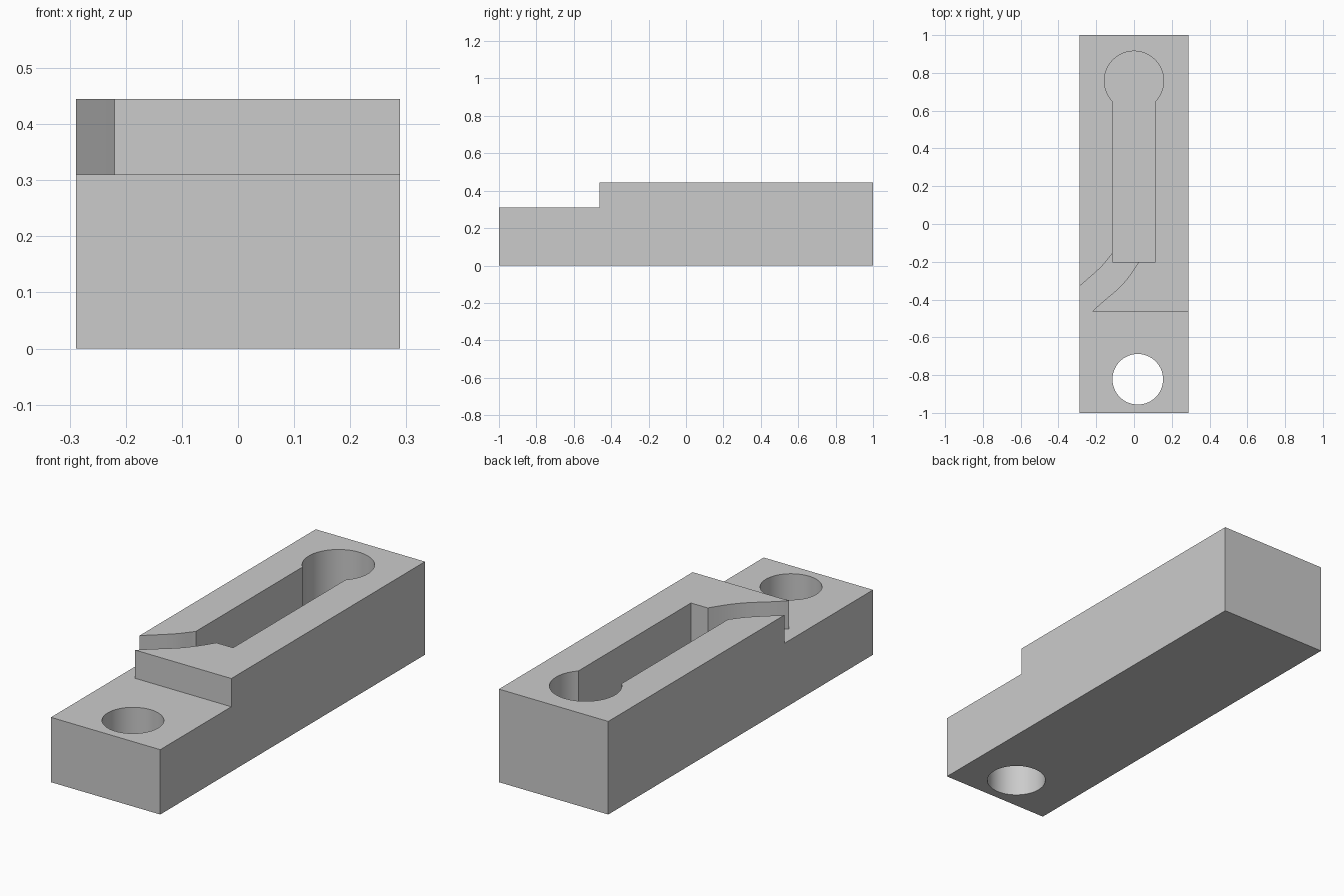
import bpy, bmesh
from math import radians, cos, sin, asin, pi, tau
from mathutils import Vector
from mathutils.geometry import interpolate_bezier

default = bpy.data.objects.get("Cube")
if default:
    bpy.data.objects.remove(default, do_unlink=True)

# Plain grey material
grey = bpy.data.materials.new("plain grey")
grey.use_nodes = True
grey.diffuse_color = (0.6, 0.6, 0.6, 1)
grey.node_tree.nodes["Principled BSDF"].inputs["Base Color"].default_value = (0.6, 0.6, 0.6, 1)


def prism(name, outline, low, high):
    """Upright prism over a closed xy outline."""
    bm = bmesh.new()
    base = bm.faces.new([bm.verts.new((x, y, low)) for x, y in outline])
    top = bmesh.ops.extrude_face_region(bm, geom=[base])["geom"]
    bmesh.ops.translate(bm, vec=(0, 0, high - low),
                        verts=[v for v in top if isinstance(v, bmesh.types.BMVert)])
    bmesh.ops.recalc_face_normals(bm, faces=bm.faces[:])
    mesh = bpy.data.meshes.new(name)
    bm.to_mesh(mesh)
    bm.free()
    mesh.materials.append(grey)
    obj = bpy.data.objects.new(name, mesh)
    bpy.context.collection.objects.link(obj)
    return obj


def arc(cx, cy, r, start, end, n=64):
    return [(cx + r * cos(start + (end - start) * i / n),
             cy + r * sin(start + (end - start) * i / n)) for i in range(n + 1)]


def curve(*controls):
    pts = interpolate_bezier(*[Vector(c).to_3d() for c in controls], 14)
    return [(p.x, p.y) for p in pts]


W, HIGH, STEP, FLOOR = 0.289, 0.445, 0.31, 0.13

# Solid block
block = prism("block", [(-W, -1), (W, -1), (W, 1), (-W, 1)], 0, HIGH)

# Keyhole pocket: straight slot ending in a round well
half, radius, well_y, slot_end = 0.114, 0.157, 0.758, -0.2
opening = asin(half / radius)
keyhole = [(-half, slot_end), (half, slot_end)]
keyhole += arc(0, well_y, radius, -pi / 2 + opening, 1.5 * pi - opening)
pocket = prism("pocket_cutter", keyhole, FLOOR, 0.6)

# Front ledge joined with the curved side channel
right_wall = curve((0.025, -0.2), (-0.07, -0.36), (-0.12, -0.36), (-0.22, -0.463))
left_wall = curve((-W, -0.33), (-0.15, -0.21), (-0.17, -0.225), (-0.114, -0.155))
outline = right_wall + [(0.4, -0.463), (0.4, -1.1), (-0.4, -1.1), (-0.4, -0.425)]
outline += left_wall + [(-0.05, -0.1), (0.025, -0.1)]
ledge = prism("ledge_and_channel_cutter", outline, STEP, 0.6)

# Through hole in the ledge
hole = prism("hole_cutter", arc(0.02, -0.822, 0.134, 0, tau)[:-1], -0.1, 0.6)

# Cut the block
bpy.context.view_layer.objects.active = block
for cutter in (pocket, ledge, hole):
    cutter.hide_render = True
    mod = block.modifiers.new(cutter.name, 'BOOLEAN')
    mod.operation = 'DIFFERENCE'
    mod.solver = 'EXACT'
    mod.object = cutter
    bpy.ops.object.modifier_apply(modifier=mod.name)
    bpy.data.objects.remove(cutter, do_unlink=True)

# Smooth curved walls, keep edges sharp
bpy.ops.object.select_all(action='DESELECT')
block.select_set(True)
bpy.ops.object.shade_smooth_by_angle(angle=radians(25))
